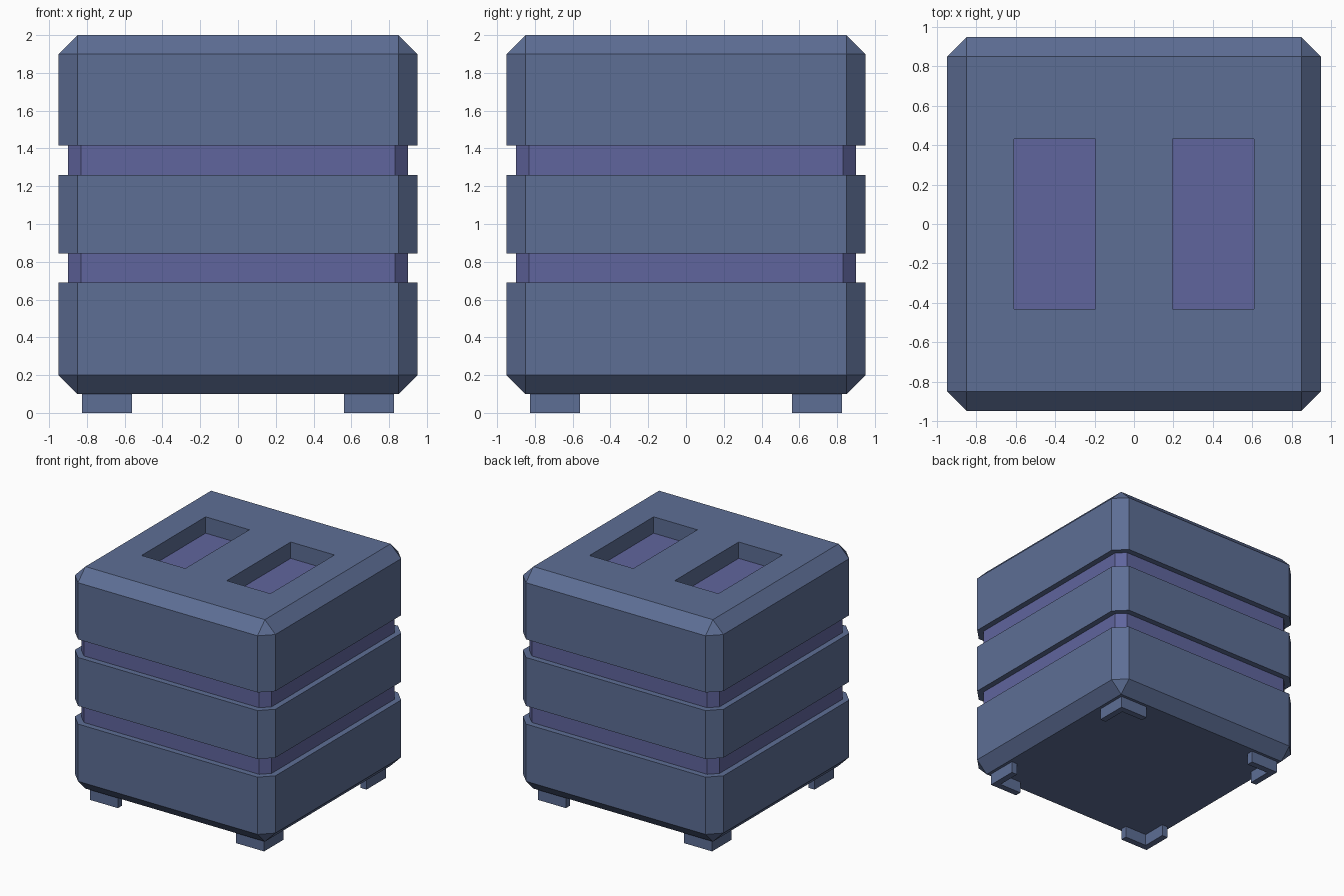
import bpy, bmesh

if "Cube" in bpy.data.objects:
    bpy.data.objects.remove(bpy.data.objects["Cube"])


def material(name, rgb):
    m = bpy.data.materials.new(name)
    m.diffuse_color = (*rgb, 1)
    m.use_nodes = True
    m.node_tree.nodes["Principled BSDF"].inputs["Base Color"].default_value = m.diffuse_color
    return m


SHELL = material("slate_blue", (0.11, 0.156, 0.30))
ACCENT = material("violet", (0.117, 0.13, 0.34))


def loft(name, rings, accent_bands=()):
    """Skin a stack of closed rings of 3D points and cap both ends."""
    bm = bmesh.new()
    loops = [[bm.verts.new(p) for p in ring] for ring in rings]
    n = len(loops[0])
    for k, (a, b) in enumerate(zip(loops, loops[1:])):
        for i in range(n):
            j = (i + 1) % n
            f = bm.faces.new((a[i], a[j], b[j], b[i]))
            f.material_index = int(k in accent_bands)
    bottom = bm.faces.new(loops[0][::-1])
    bottom.material_index = int("bottom" in accent_bands)
    bm.faces.new(loops[-1])
    bmesh.ops.remove_doubles(bm, verts=bm.verts[:], dist=1e-4)
    bmesh.ops.recalc_face_normals(bm, faces=bm.faces[:])
    me = bpy.data.meshes.new(name)
    bm.to_mesh(me)
    bm.free()
    me.materials.append(SHELL)
    me.materials.append(ACCENT)
    ob = bpy.data.objects.new(name, me)
    bpy.context.collection.objects.link(ob)
    return ob


def octagon(h, c, z):
    """Square of half width h with corners cut by c."""
    d = h - c
    return [(x, y, z) for x, y in ((h, -d), (h, d), (d, h), (-d, h),
                                   (-h, d), (-h, -d), (-d, -h), (d, -h))]


# Chamfered body with two recessed violet bands
wide, narrow = (0.95, 0.1), (0.9, 0.07)
profile = [(0.85, 0, 0.1), (*wide, 0.2)]
for z0, z1 in ((0.69, 0.845), (1.26, 1.415)):
    profile += [(*wide, z0), (*narrow, z0), (*narrow, z1), (*wide, z1)]
profile += [(*wide, 1.9), (0.85, 0, 2.0)]
body = loft("body", [octagon(*p) for p in profile], accent_bands=(3, 7))

# Two pockets in the top, with violet floors
for side, name in ((-1, "left"), (1, "right")):
    corners = [(side * 0.403 + sx * 0.207, sy * 0.433)
               for sx, sy in ((-1, -1), (1, -1), (1, 1), (-1, 1))]
    cutter = loft(name + "_pocket_cutter",
                  [[(x, y, z) for x, y in corners] for z in (1.86, 2.1)],
                  accent_bands=("bottom",))
    cutter.hide_render = True
    cutter.hide_viewport = True
    cutter.display_type = 'WIRE'
    mod = body.modifiers.new(name + "_pocket", 'BOOLEAN')
    mod.operation = 'DIFFERENCE'
    mod.solver = 'EXACT'
    mod.object = cutter

# L-shaped corner feet
o, i, t = 0.825, 0.56, 0.77
ell = [(o, o), (i, o), (i, t), (t, t), (t, i), (o, i)]
for sx, x_name in ((-1, "left"), (1, "right")):
    for sy, y_name in ((-1, "front"), (1, "back")):
        loft(f"{y_name}_{x_name}_foot",
             [[(sx * x, sy * y, z) for x, y in ell] for z in (0, 0.1)])
